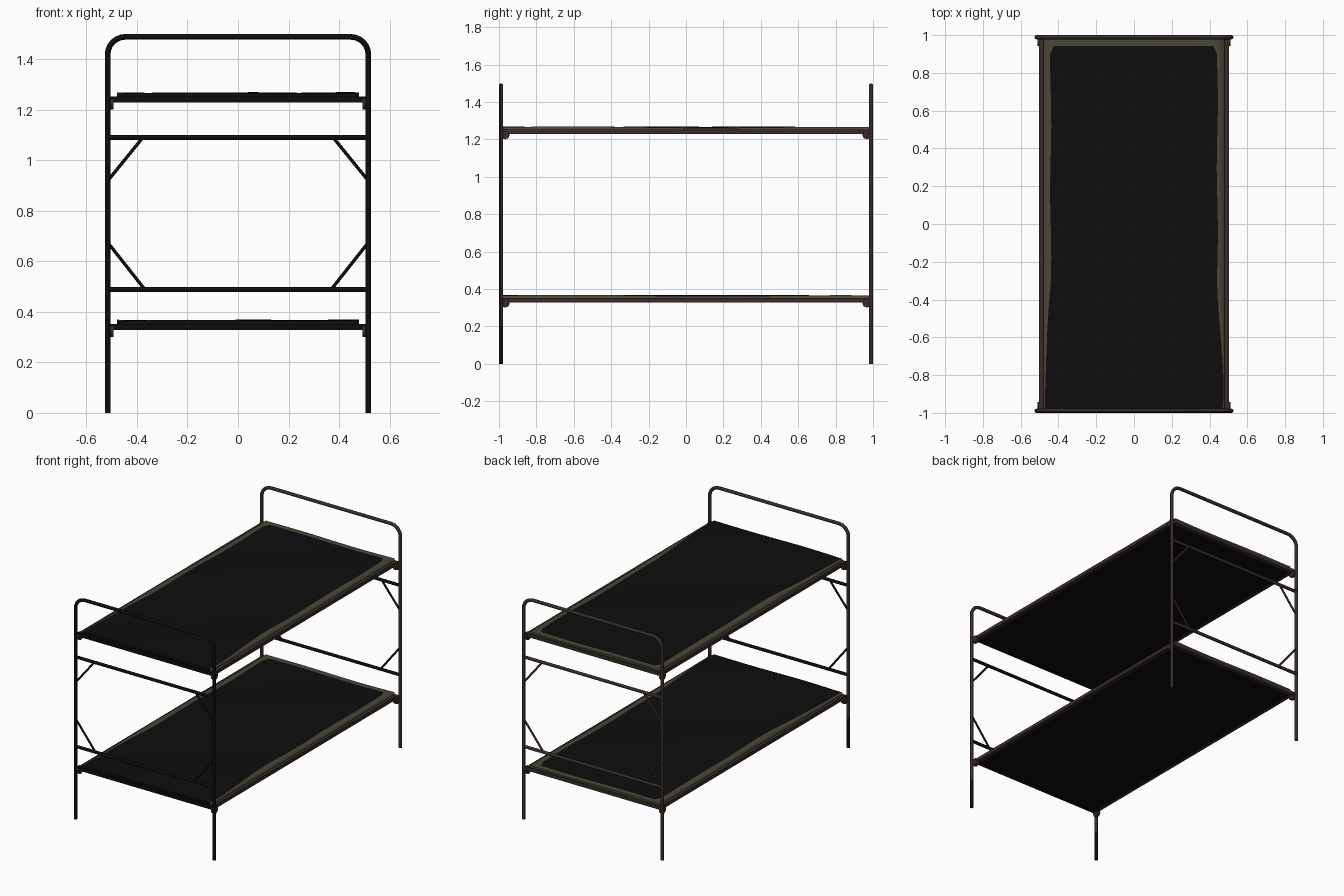
import bpy, bmesh, math
from mathutils import Vector

if "Cube" in bpy.data.objects:
    bpy.data.objects.remove(bpy.data.objects["Cube"])


def material(name, rgb):
    m = bpy.data.materials.new(name)
    m.diffuse_color = (*rgb, 1)
    m.use_nodes = True
    m.node_tree.nodes["Principled BSDF"].inputs["Base Color"].default_value = m.diffuse_color
    return m


BROWN = material("rusty brown metal", (0.042, 0.023, 0.022))
BLACK = material("near black", (0.004, 0.004, 0.004))
OLIVE = material("olive cloth", (0.062, 0.066, 0.038))
MATS = [BROWN, BLACK, OLIVE]


def paint(ob, rule):
    ob.data.materials.clear()
    for m in MATS:
        ob.data.materials.append(m)
    for p in ob.data.polygons:
        p.material_index = rule(p)


def tube(name, pts, r, rule):
    cu = bpy.data.curves.new(name, 'CURVE')
    cu.dimensions = '3D'
    cu.bevel_depth = r
    cu.bevel_resolution = 2
    cu.use_fill_caps = True
    sp = cu.splines.new('POLY')
    sp.points.add(len(pts) - 1)
    for p, c in zip(sp.points, pts):
        p.co = (*c, 1)
    ob = bpy.data.objects.new(name, cu)
    bpy.context.collection.objects.link(ob)
    bpy.ops.object.select_all(action='DESELECT')
    ob.select_set(True)
    bpy.context.view_layer.objects.active = ob
    bpy.ops.object.convert(target='MESH')
    ob = bpy.context.view_layer.objects.active
    bpy.ops.object.shade_smooth_by_angle(angle=math.radians(50))
    paint(ob, rule)
    return ob


def box(name, lo, hi, rule):
    bm = bmesh.new()
    bmesh.ops.create_cube(bm, size=1)
    lo, hi = Vector(lo), Vector(hi)
    for v in bm.verts:
        v.co = (lo + hi) / 2 + v.co * (hi - lo)
    me = bpy.data.meshes.new(name)
    bm.to_mesh(me)
    bm.free()
    ob = bpy.data.objects.new(name, me)
    bpy.context.collection.objects.link(ob)
    paint(ob, rule)
    return ob


# End frames: bent hoop, two crossbars, four diagonal braces
X, TOP, R = 0.516, 1.488, 0.07
for end, y in (("front", -0.989), ("back", 0.989)):
    front = end == "front"

    def hoop_rule(p):
        return 1 if front and (p.normal.y < -0.3 or p.center.z < 0.2) else 0

    def bar_rule(p):
        return 1 if front or p.normal.y < -0.3 else 0

    path = [(-X, y, 0), (-X, y, 0.2)]
    for s in (-1, 1):
        for i in range(7):
            a = math.radians(15 * i if s < 0 else 90 - 15 * i)
            path.append((s * (X - R + R * math.cos(a)), y,
                         TOP - R - 0.011 + 0.011 + R * math.sin(a) - 0.0))
    path += [(X, y, 0.2), (X, y, 0)]
    tube(end + "_hoop", path, 0.0112, hoop_rule)
    for nm, z in (("upper", 1.09), ("lower", 0.488)):
        tube(f"{end}_{nm}_crossbar", [(-X, y, z), (X, y, z)], 0.0105, bar_rule)
    for s, side in ((-1, "left"), (1, "right")):
        tube(f"{end}_{side}_upper_brace", [(s * X, y, 0.918), (s * 0.378, y, 1.088)], 0.0065, bar_rule)
        tube(f"{end}_{side}_lower_brace", [(s * X, y, 0.675), (s * 0.37, y, 0.49)], 0.0065, bar_rule)


def blanket_half_width(y, s):
    # blanket edge flares out toward the foot end
    flare = 0.032 * min(1, max(0, (-0.3 - y) / 0.55))
    corner = 0.018 * max(0, (y - 0.9) / 0.04) if y > 0.9 else 0
    return 0.441 + flare - corner + 0.003 * math.sin(9 * y + s)


def bedding(name, z0):
    # mattress sheet: inner columns follow the blanket edge, top gently rumpled
    ys = [-0.978 + i * (0.918 + 0.96) / 40 for i in range(41)] + [0.925, 0.942, 0.978]
    n = 14
    bm = bmesh.new()
    rows = []
    for y in ys:
        yy = min(y, 0.942)
        a, b = -blanket_half_width(yy, 0), blanket_half_width(yy, 2)
        xs = [-0.478] + [a + (b - a) * i / n for i in range(n + 1)] + [0.478]
        row = [bm.verts.new((-0.48, y, z0))]
        for i, x in enumerate(xs):
            z = z0 + 0.014 + 0.002 * math.sin(8 * x + 3 * y) + 0.002 * math.sin(5 * y - 4 * x)
            row.append(bm.verts.new((x, y, z)))
        row.append(bm.verts.new((0.48, y, z0)))
        rows.append(row)
    last = len(rows[0]) - 1
    for j in range(len(rows) - 1):
        for i in range(last):
            f = bm.faces.new((rows[j][i], rows[j][i + 1], rows[j + 1][i + 1], rows[j + 1][i]))
            f.material_index = 1 if 2 <= i <= last - 3 and j < len(rows) - 2 else 2
            f.smooth = True
    f = bm.faces.new(rows[0])
    f.material_index = 1
    f = bm.faces.new(rows[-1])
    f.material_index = 2
    bmesh.ops.recalc_face_normals(bm, faces=bm.faces)
    if sum(f.normal.z for f in bm.faces) < 0:
        bmesh.ops.reverse_faces(bm, faces=bm.faces)
    me = bpy.data.meshes.new(name)
    bm.to_mesh(me)
    bm.free()
    for m in MATS:
        me.materials.append(m)
    bpy.context.collection.objects.link(bpy.data.objects.new(name, me))


# Two bunks: rails, end bars, base panel, bedding and corner brackets
for bunk, z in (("lower", 0.328), ("upper", 1.228)):
    zt = z + 0.024
    for s, side in ((-1, "left"), (1, "right")):
        box(f"{bunk}_{side}_rail", (s * 0.49 - 0.012, -0.982, z), (s * 0.49 + 0.012, 0.982, zt),
            lambda p: 0)
    box(f"{bunk}_front_end_bar", (-0.51, -0.984, z), (0.51, -0.96, zt), lambda p: 1)
    box(f"{bunk}_back_end_bar", (-0.51, 0.96, z), (0.51, 0.984, zt), lambda p: 0)
    box(f"{bunk}_base_panel", (-0.485, -0.97, z + 0.002), (0.485, 0.97, zt - 0.001), lambda p: 1)
    bedding(f"{bunk}_bedding", zt - 0.001)
    for sx in (-1, 1):
        for sy in (-1, 1):
            tube(f"{bunk}_corner_bracket",
                 [(sx * 0.492, sy * 0.967, z - 0.003), (sx * 0.512, sy * 0.967, z - 0.003)],
                 0.025, lambda p: 0)
